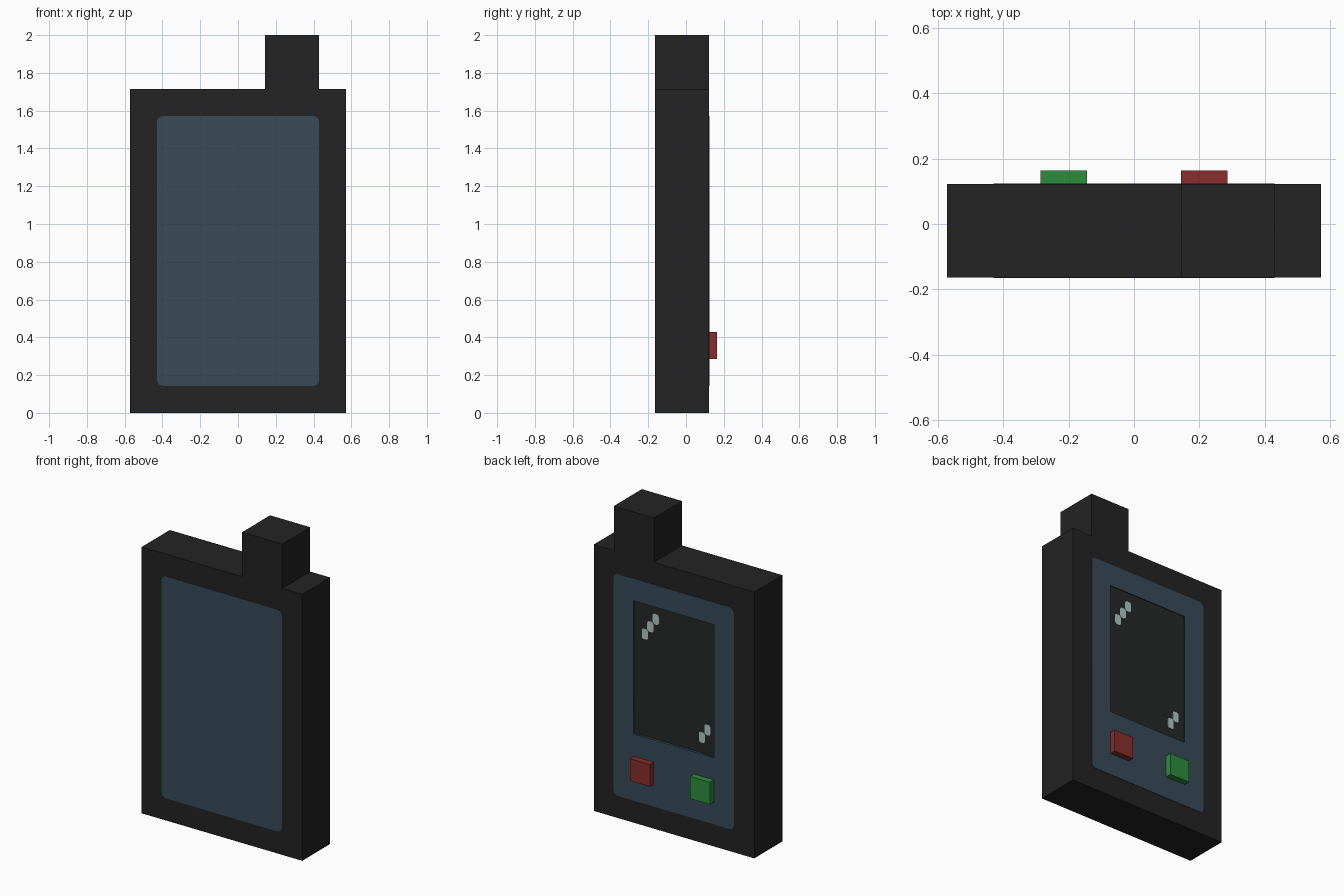
import bpy, bmesh, math
from mathutils import Vector

U = 1 / 7                      # design unit
FRONT, BACK = -0.163, 0.122    # faces of the case
RECESS = 0.014

if "Cube" in bpy.data.objects:
    bpy.data.objects.remove(bpy.data.objects["Cube"])


def material(name, rgb):
    linear = [((c / 255 + 0.055) / 1.055) ** 2.4 for c in rgb] + [1]
    mat = bpy.data.materials.new(name)
    mat.use_nodes = True
    mat.diffuse_color = linear
    bsdf = next(n for n in mat.node_tree.nodes if n.type == "BSDF_PRINCIPLED")
    bsdf.inputs["Base Color"].default_value = linear
    return mat


black = material("case black", (35, 35, 35))
screen_black = material("screen black", (38, 39, 39))
blue = material("slate blue", (56, 75, 89))
red = material("button red", (138, 45, 45))
green = material("button green", (45, 141, 62))
glint = material("glint grey", (176, 200, 198))


def finish(bm, name, *mats):
    bmesh.ops.recalc_face_normals(bm, faces=bm.faces)
    mesh = bpy.data.meshes.new(name)
    bm.to_mesh(mesh)
    bm.free()
    for mat in mats:
        mesh.materials.append(mat)
    obj = bpy.data.objects.new(name, mesh)
    bpy.context.collection.objects.link(obj)
    return obj


def box_bmesh(x0, x1, y0, y1, z0, z1):
    bm = bmesh.new()
    bmesh.ops.create_cube(bm, size=1)
    for v in bm.verts:
        v.co = Vector(((x0 + x1) / 2 + v.co.x * (x1 - x0),
                       (y0 + y1) / 2 + v.co.y * (y1 - y0),
                       (z0 + z1) / 2 + v.co.z * (z1 - z0)))
    return bm


def rounded_rect(x0, x1, z0, z1, r):
    if r == 0:
        return [(x0, z0), (x1, z0), (x1, z1), (x0, z1)]
    centres = [(x1 - r, z1 - r), (x0 + r, z1 - r), (x0 + r, z0 + r), (x1 - r, z0 + r)]
    return [(cx + r * math.cos(a), cz + r * math.sin(a))
            for q, (cx, cz) in enumerate(centres)
            for a in [math.radians(90 * q + 30 * k) for k in range(4)]]


def plate(name, outlines, y, mat, half=0.002):
    """Thin upright plate; any second outline becomes a hole."""
    curve = bpy.data.curves.new(name + " outline", "CURVE")
    curve.dimensions = "2D"
    curve.fill_mode = "BOTH"
    curve.extrude = half
    for points in outlines:
        spline = curve.splines.new("POLY")
        spline.points.add(len(points) - 1)
        for p, (x, z) in zip(spline.points, points):
            p.co = (x, z, 0, 1)
        spline.use_cyclic_u = True
    helper = bpy.data.objects.new(name + " helper", curve)
    bpy.context.collection.objects.link(helper)
    bpy.context.view_layer.update()
    flat = helper.evaluated_get(bpy.context.evaluated_depsgraph_get())
    bm = bmesh.new()
    bm.from_mesh(flat.to_mesh())
    bpy.data.objects.remove(helper)
    bmesh.ops.remove_doubles(bm, verts=bm.verts, dist=0.0001)
    for v in bm.verts:
        v.co = Vector((v.co.x, y + v.co.z, v.co.y))
    for f in bm.faces:
        f.material_index = 0
    return finish(bm, name, mat)


# Case with the screen sunk into its back face
bm = box_bmesh(-4 * U, 4 * U, FRONT, BACK, 0, 12 * U)
bm.normal_update()
screen = max(bm.faces, key=lambda f: f.normal.y)
bmesh.ops.inset_region(bm, faces=[screen], thickness=2 * U)
for v in screen.verts:
    if v.co.z < 6 * U:
        v.co.z = 4 * U
walls = bmesh.ops.inset_region(bm, faces=[screen], thickness=0)["faces"]
for v in screen.verts:
    v.co.y -= RECESS
for f in walls:
    f.material_index = 1
screen.material_index = 2
finish(bm, "case", black, blue, screen_black)

# Antenna block on top
finish(box_bmesh(U, 3 * U, FRONT, BACK, 12 * U, 14 * U), "antenna", black)

# Coloured panels front and back
panel = rounded_rect(-3 * U, 3 * U, U, 11 * U, 0.03)
opening = rounded_rect(-2 * U, 2 * U, 4 * U, 10 * U, 0)
plate("front_panel", [panel], FRONT, blue)
plate("back_panel", [panel, opening], BACK, blue)

# Two buttons below the screen
for name, x, mat in (("red_button", U, red), ("green_button", -2 * U, green)):
    finish(box_bmesh(x, x + U, BACK, BACK + 0.041, 2 * U, 3 * U), name, mat)

# Stepped glints on the screen glass
for name, x, z, count in (("upper_glint", 0.216, 1.228, 3), ("lower_glint", -0.19, 0.672, 2)):
    for i in range(count):
        cx, cz = x - 0.039 * i, z + 0.058 * i
        step = rounded_rect(cx - 0.022, cx + 0.022, cz - 0.034, cz + 0.034, 0.014)
        plate(f"{name}_{i + 1}", [step], BACK - RECESS, glint)
